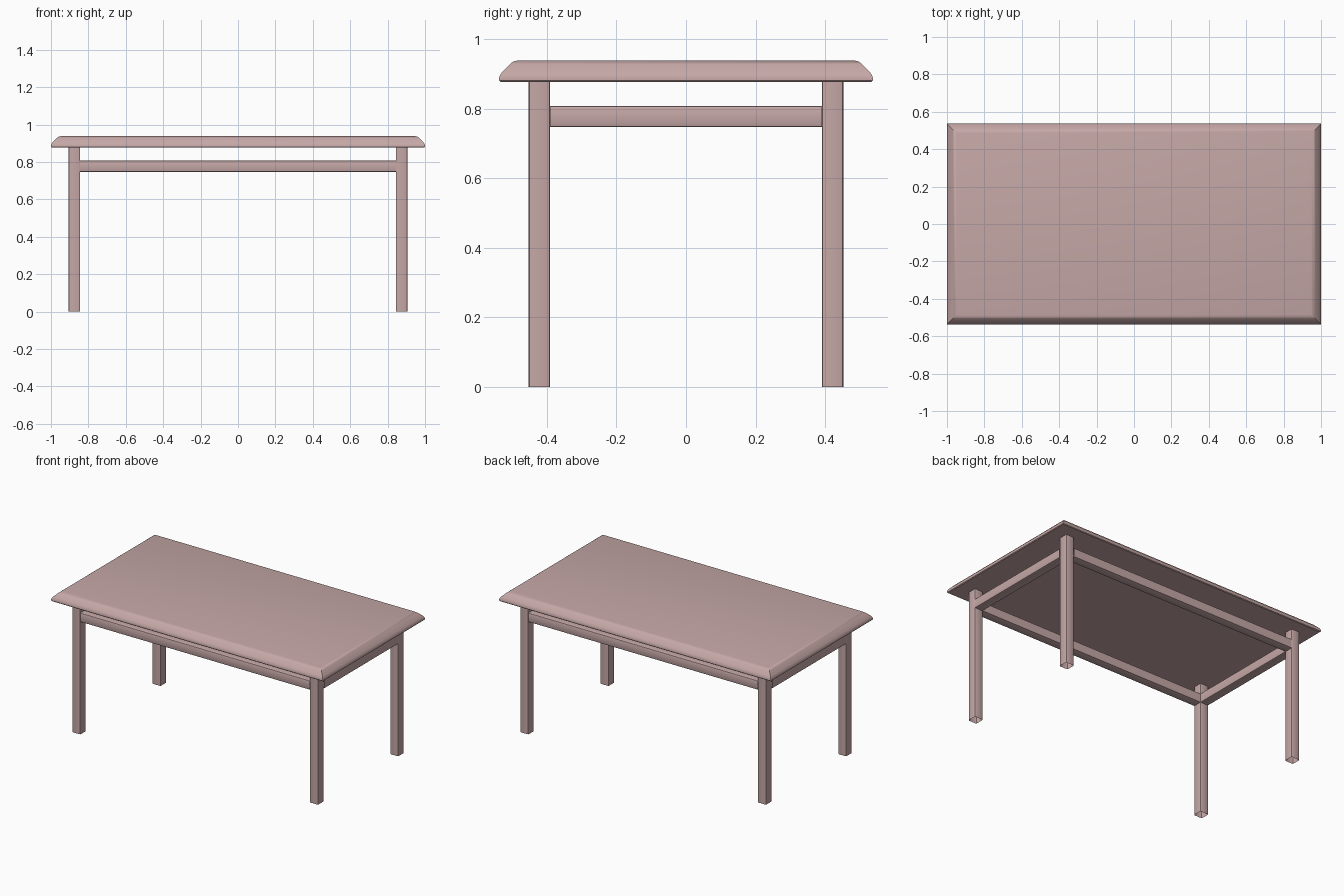
import bpy, bmesh

if "Cube" in bpy.data.objects:
    bpy.data.objects.remove(bpy.data.objects["Cube"])

mat = bpy.data.materials.new("rose_wood")
mat.diffuse_color = (0.56, 0.39, 0.385, 1)
mat.use_nodes = True
mat.node_tree.nodes["Principled BSDF"].inputs["Base Color"].default_value = mat.diffuse_color


def finish(name, bm):
    bmesh.ops.recalc_face_normals(bm, faces=bm.faces[:])
    me = bpy.data.meshes.new(name)
    bm.to_mesh(me)
    bm.free()
    ob = bpy.data.objects.new(name, me)
    bpy.context.collection.objects.link(ob)
    me.materials.append(mat)
    bpy.ops.object.select_all(action='DESELECT')
    ob.select_set(True)
    bpy.context.view_layer.objects.active = ob
    bpy.ops.object.shade_smooth_by_angle(angle=0.5)
    return ob


def bar(name, axis, lo, hi, bevel=0.006):
    """Open-ended bar along an axis, with its long edges softened."""
    bm = bmesh.new()
    bmesh.ops.create_cube(bm, size=1)
    for v in bm.verts:
        for i in range(3):
            v.co[i] = lo[i] if v.co[i] < 0 else hi[i]
    bm.normal_update()
    ends = [f for f in bm.faces if abs(f.normal[axis]) > 0.9]
    bmesh.ops.delete(bm, geom=ends, context='FACES_ONLY')
    long_edges = [e for e in bm.edges
                  if abs(e.verts[0].co[axis] - e.verts[1].co[axis]) > 0.1]
    bmesh.ops.bevel(bm, geom=long_edges, offset=bevel, segments=2,
                    profile=0.5, affect='EDGES')
    finish(name, bm)


# Tabletop: mitred rings following the edge profile (inset, height)
profile = [(0.004, 0.877), (0.0, 0.881), (0.0, 0.888), (0.003, 0.897),
           (0.009, 0.906), (0.031, 0.928), (0.040, 0.935), (0.052, 0.938)]
bm = bmesh.new()
rings = []
for inset, z in profile:
    x, y = 1 - inset, 0.537 - inset
    rings.append([bm.verts.new((sx * x, sy * y, z))
                  for sx, sy in ((-1, -1), (1, -1), (1, 1), (-1, 1))])
for a, b in zip(rings, rings[1:]):
    for i in range(4):
        j = (i + 1) % 4
        bm.faces.new((a[i], a[j], b[j], b[i]))
bm.faces.new(rings[0][::-1])
bm.faces.new(rings[-1])
finish("tabletop", bm)

# Legs
X0, X1, Y0, Y1 = 0.844, 0.905, 0.391, 0.452
for sx, side in ((-1, "left"), (1, "right")):
    for sy, end in ((-1, "front"), (1, "back")):
        xs, ys = sorted((sx * X0, sx * X1)), sorted((sy * Y0, sy * Y1))
        bar(f"{end}_{side}_leg", 2, (xs[0], ys[0], 0), (xs[1], ys[1], 0.877))

# Rails between the legs
Z0, Z1 = 0.747, 0.808
for s, name in ((-1, "front_rail"), (1, "back_rail")):
    ys = sorted((s * Y0, s * Y1))
    bar(name, 0, (-X0, ys[0], Z0), (X0, ys[1], Z1))
for s, name in ((-1, "left_rail"), (1, "right_rail")):
    xs = sorted((s * X0, s * X1))
    bar(name, 1, (xs[0], -Y0, Z0), (xs[1], Y0, Z1))
